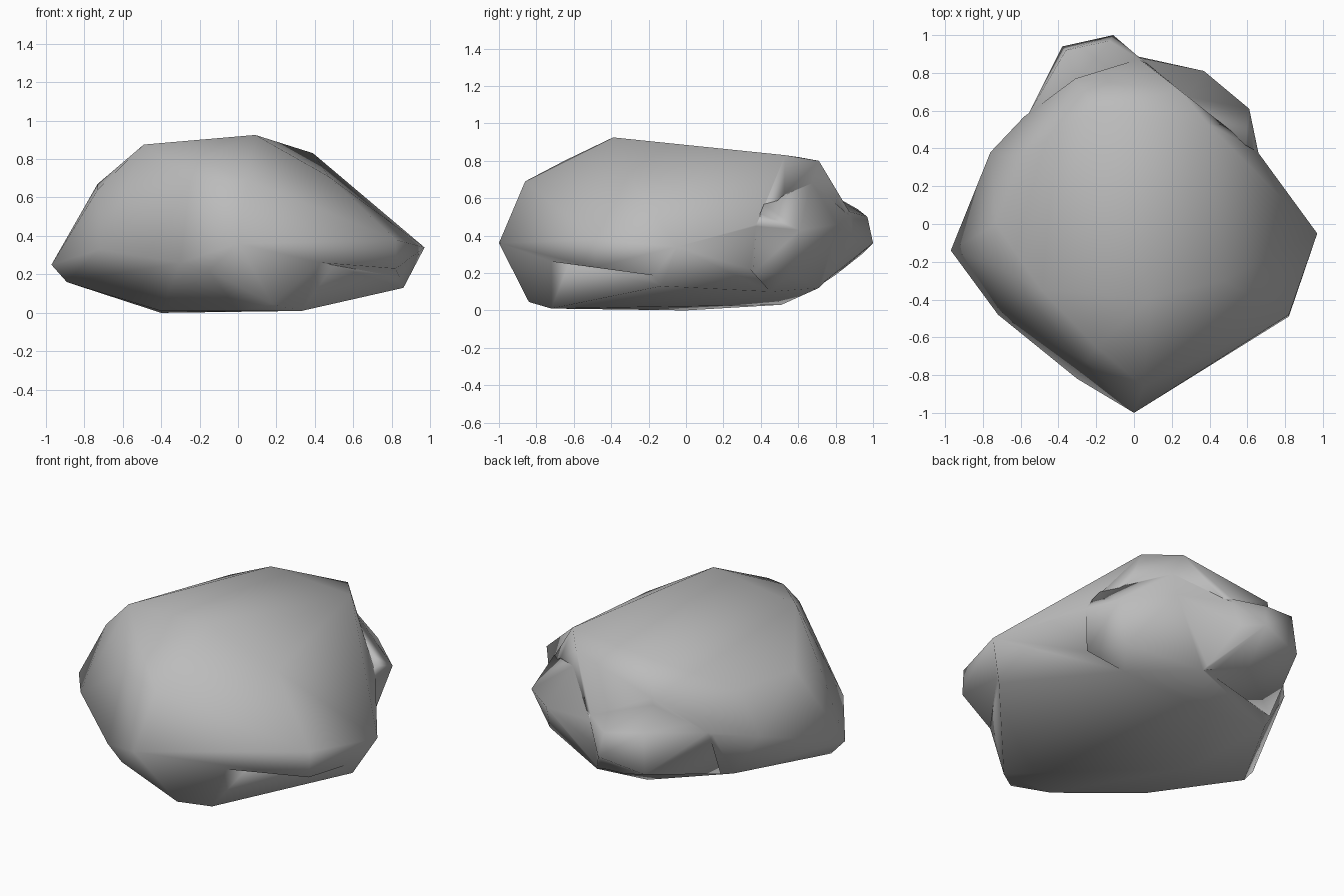
import bpy
import bmesh

default_cube = bpy.data.objects.get("Cube")
if default_cube:
    bpy.data.objects.remove(default_cube, do_unlink=True)

# One plain stone colour
stone = bpy.data.materials.new("grey_stone")
stone.use_nodes = True
stone_colour = (.5, .5, .5, 1)
stone.diffuse_color = stone_colour
shader = stone.node_tree.nodes["Principled BSDF"]
shader.inputs["Base Color"].default_value = stone_colour
shader.inputs["Roughness"].default_value = .9


def stone_chunk(name, *corner_groups):
    """Wrap a taut faceted skin around corner points."""
    bm = bmesh.new()
    for group in corner_groups:
        for corner in group:
            bm.verts.new(corner)
    hull = bmesh.ops.convex_hull(bm, input=bm.verts[:], use_existing_faces=False)
    unused = set(hull["geom_interior"]) | set(hull["geom_unused"])
    loose = [item for item in unused if isinstance(item, bmesh.types.BMVert)]
    bmesh.ops.delete(bm, geom=loose, context="VERTS")
    bmesh.ops.recalc_face_normals(bm, faces=bm.faces[:])
    mesh = bpy.data.meshes.new(name)
    bm.to_mesh(mesh)
    bm.free()
    mesh.materials.append(stone)
    chunk = bpy.data.objects.new(name, mesh)
    bpy.context.collection.objects.link(chunk)
    return chunk


def fuse(body, chunk):
    """Union a chunk into the body and discard the spare copy."""
    union = body.modifiers.new("union", "BOOLEAN")
    union.operation = "UNION"
    union.solver = "EXACT"
    union.object = chunk
    bpy.context.view_layer.objects.active = body
    bpy.ops.object.modifier_apply(modifier=union.name)
    bpy.data.objects.remove(chunk, do_unlink=True)


# Main boulder: crown, waist and base corners, each listed around the rock
crown = [
    (.09, -.39, .925), (-.49, -.35, .875), (-.2, -.65, .8), (-.25, -.73, .68),
    (.05, -.86, .69), (.47, -.3, .71), (.39, .53, .83), (.24, .71, .8),
    (-.2, .6, .82), (-.4, .5, .755), (-.6, .35, .65), (-.73, 0, .67),
    (-.73, -.22, .64), (-.31, .77, .68),
]
waist = [
    (0, -1, .36), (.43, -.72, .27), (.97, -.05, .34), (.67, .37, .47),
    (.03, .88, .54), (-.58, .57, .45), (-.76, .38, .42), (-.88, .02, .35),
    (-.97, -.14, .25), (-.72, -.48, .33), (-.3, -.82, .26), (-.15, -.9, .22),
]
base = [
    (.18, -.84, .045), (.33, -.72, .01), (.86, -.13, .13), (.45, .45, .1),
    (.1, .71, .12), (-.1, .51, .03), (-.4, 0, 0), (-.4, -.38, .01),
    (0, -.71, .01), (-.89, -.12, .16), (-.6, .4, .16),
]
boulder = stone_chunk("boulder", crown, waist, base)

# Ledge along the back left, running under the knob and down to the base
ledge = [
    (.61, .61, .43), (.37, .81, .46), (.6, .42, .57), (.3, .67, .69),
    (.03, .88, .5), (.66, .37, .46), (.45, .45, .1), (.1, .71, .12),
    (.64, .36, .2), (.52, .56, .2), (-.13, .92, .34), (-.3, .86, .27),
    (.1, .2, .4),
]
fuse(boulder, stone_chunk("back_ledge", ledge))

# Knob jutting out of the back, tied into the boulder around its rim
knob = [
    (-.38, .94, .3), (-.36, .92, .54), (-.11, 1, .36), (-.13, .97, .5),
    (-.31, .77, .64), (-.56, .58, .47), (-.57, .48, .18), (.03, .88, .53),
    (.1, .71, .13), (-.15, .8, .19), (-.2, .3, .4),
]
fuse(boulder, stone_chunk("back_knob", knob))

# Front left flank flaring out to a low corner with an undercut
flank = [
    (.82, -.49, .23), (.82, -.48, .38), (.43, -.72, .26), (0, -1, .36),
    (.05, -.86, .69), (.47, -.3, .71), (.97, -.05, .34), (.86, -.17, .18),
    (.2, -.2, .4),
]
fuse(boulder, stone_chunk("front_flank", flank))

# Tidy the joins and shade the whole rock smooth
bm = bmesh.new()
bm.from_mesh(boulder.data)
bmesh.ops.remove_doubles(bm, verts=bm.verts[:], dist=.025)
bmesh.ops.triangulate(bm, faces=bm.faces[:])
bmesh.ops.recalc_face_normals(bm, faces=bm.faces[:])
for face in bm.faces:
    face.smooth = True
bm.to_mesh(boulder.data)
bm.free()
